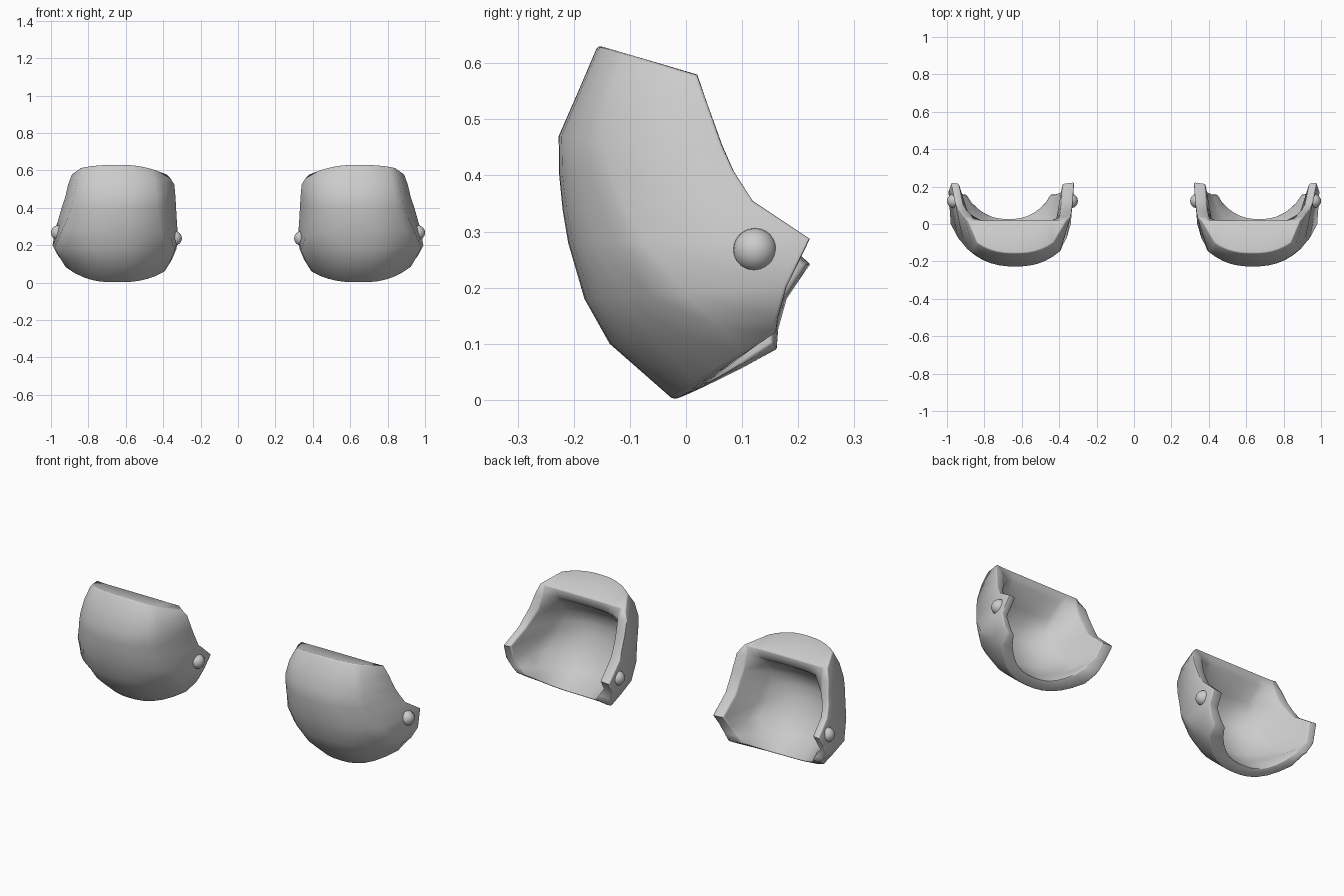
import bpy, bmesh, math
from mathutils import Vector

if "Cube" in bpy.data.objects:
    bpy.data.objects.remove(bpy.data.objects["Cube"])

grey = bpy.data.materials.new("plain grey")
grey.use_nodes = True
grey.diffuse_color = (0.6, 0.6, 0.6, 1)
grey.node_tree.nodes["Principled BSDF"].inputs["Base Color"].default_value = (0.6, 0.6, 0.6, 1)

# Rows from top to bottom:
# front y, front z, crease y, back y, back z, inner x, inner crease x, outer crease x, outer x, inner back drop
ROWS = [
    (-.157, .632, -.10, .02, .58, .36, .43, .84, .89, -.02),
    (-.192, .55, -.13, .04, .525, .338, .41, .86, .91, 0),
    (-.227, .47, -.145, .065, .455, .332, .395, .875, .926, 0),
    (-.226, .40, -.135, .085, .41, .33, .39, .89, .942, 0),
    (-.22, .34, -.11, .12, .355, .326, .38, .91, .957, -.02),
    (-.21, .28, -.075, .222, .287, .32, .36, .94, .977, -.045),
    (-.181, .18, 0, .18, .20, .328, .338, .98, .992, -.02),
    (-.136, .10, .06, .165, .145, .352, .362, .95, .963, -.02),
    (-.022, .0, .10, .162, .12, .375, .395, .92, .935, -.03),
]
STEPS = 12


def section(row):
    """U-shaped row of points from the inner flap round the front to the outer flap."""
    yf, zf, yc, yb, zb, xl, xcl, xcr, xr, drop = row

    def z_at(y):
        return zf + (zb - zf) * (y - yf) / (yb - yf) if yb != yf else zf
    pts = [Vector((xl, yb, zb + drop))]
    for i in range(STEPS + 1):
        s = 2 * i / STEPS - 1
        y = yf + (yc - yf) * abs(s) ** 2.5
        sag = drop * max(0, -s) ** 2 * .8
        pts.append(Vector((xcl + (xcr - xcl) * (s + 1) / 2, y, z_at(y) + sag)))
    pts.append(Vector((xr, yb, zb)))
    return pts


def inset(row):
    yf, zf, yc, yb, zb, xl, xcl, xcr, xr, drop = row
    return (yf + .06, zf, yc + .05, yb - .008, zb, xl + .062, xcl + .065, xcr - .06, xr - .042, drop)


# cavity rows: straight lip and sloping ceiling at the top, thick rounded rim at the bottom
CAVITY = [inset(r) for r in ROWS]
CAVITY[0] = (.02, .578, .02, .02, .578, .385, .44, .82, .865, 0)
CAVITY[1] = (.01, .525, .015, .037, .52, .395, .455, .81, .865, 0)
CAVITY[2] = (-.09, .465, -.05, .057, .45, .395, .46, .81, .875, 0)
CAVITY[3] = (-.145, .40, -.08, .077, .405, .39, .455, .825, .895, 0)
CAVITY[7] = (-.06, .105, .08, .155, .15, .43, .45, .87, .91, -.02)
CAVITY[8] = (.03, .024, .115, .156, .12, .45, .475, .865, .893, -.02)


def finish(obj, angle):
    obj.data.materials.append(grey)
    bpy.ops.object.select_all(action='DESELECT')
    obj.select_set(True)
    bpy.context.view_layer.objects.active = obj
    bpy.ops.object.shade_smooth_by_angle(angle=math.radians(angle))


def make_pad(name, side):
    bm = bmesh.new()
    outer, cavity = ([[bm.verts.new((side * p.x, p.y, p.z)) for p in section(r)] for r in rows]
                     for rows in (ROWS, CAVITY))

    def strip(a, b):
        return [bm.faces.new((a[i], a[i + 1], b[i + 1], b[i])) for i in range(len(a) - 1)]

    # outer shell and cavity wall
    for shell in (outer, cavity):
        for a, b in zip(shell, shell[1:]):
            strip(a, b)
    # rim: top cap, bottom edge and the back edges of both flaps
    rim = strip(outer[0], cavity[0]) + strip(outer[-1], cavity[-1])
    for k in (0, -1):
        rim += strip([r[k] for r in outer], [r[k] for r in cavity])
    bmesh.ops.recalc_face_normals(bm, faces=bm.faces)
    # soften only the borders of the rim
    rim = set(rim)
    borders = [e for e in bm.edges if sum(f in rim for f in e.link_faces) == 1]
    bmesh.ops.bevel(bm, geom=borders, offset=.007, offset_type='OFFSET', segments=2,
                    profile=.5, affect='EDGES', clamp_overlap=False)
    mesh = bpy.data.meshes.new(name)
    bm.to_mesh(mesh)
    bm.free()
    obj = bpy.data.objects.new(name, mesh)
    bpy.context.collection.objects.link(obj)
    finish(obj, 60)


def make_rivet(name, x, z):
    bpy.ops.mesh.primitive_uv_sphere_add(segments=24, ring_count=12, radius=.039,
                                         location=(x, .123, z))
    obj = bpy.context.object
    obj.name = name
    finish(obj, 60)


for label, side in (("left", 1), ("right", -1)):
    make_pad(label + "_knee_pad", side)
    make_rivet(label + "_outer_rivet", side * .961, .267)
    make_rivet(label + "_inner_rivet", side * .339, .237)
